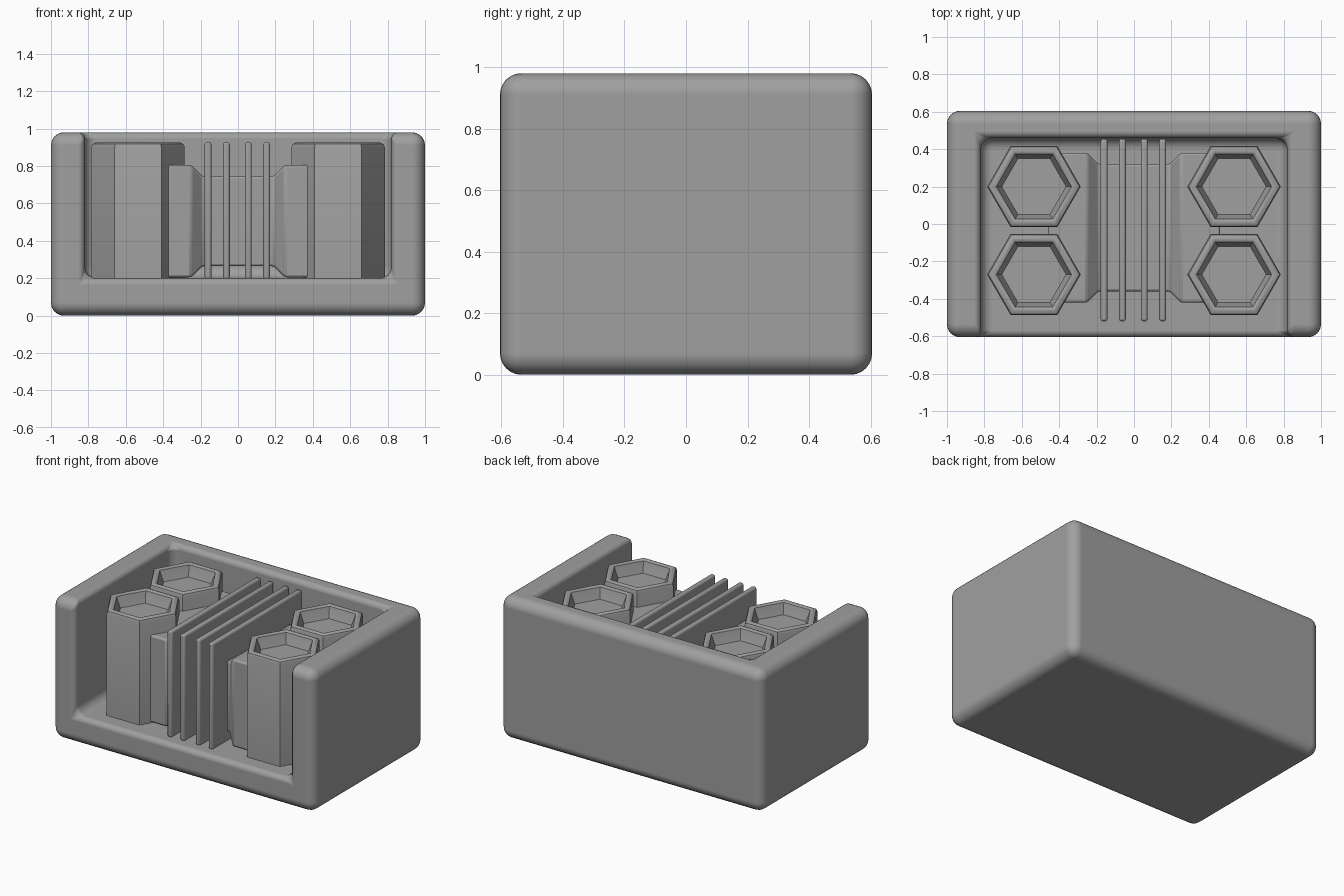
import bpy, bmesh
from math import cos, sin, pi

if "Cube" in bpy.data.objects:
    bpy.data.objects.remove(bpy.data.objects["Cube"])

GREY = (0.35, 0.35, 0.35, 1)
mat = bpy.data.materials.new("plain grey")
mat.use_nodes = True
mat.diffuse_color = GREY
mat.node_tree.nodes["Principled BSDF"].inputs["Base Color"].default_value = GREY


def add_object(name, bm):
    bmesh.ops.recalc_face_normals(bm, faces=bm.faces)
    mesh = bpy.data.meshes.new(name)
    bm.to_mesh(mesh)
    bm.free()
    mesh.materials.append(mat)
    obj = bpy.data.objects.new(name, mesh)
    bpy.context.collection.objects.link(obj)
    return obj


def activate(obj):
    bpy.ops.object.select_all(action="DESELECT")
    obj.select_set(True)
    bpy.context.view_layer.objects.active = obj


def smooth(obj):
    activate(obj)
    bpy.ops.object.shade_smooth_by_angle(angle=pi / 5)


def box(name, lo, hi):
    bm = bmesh.new()
    bmesh.ops.create_cube(bm, size=1)
    for v in bm.verts:
        v.co = [a + (b - a) * (c + 0.5) for a, b, c in zip(lo, hi, v.co)]
    return add_object(name, bm)


def loft(name, rings):
    """Skin a row of equal rings and cap both ends."""
    bm = bmesh.new()
    rows = [[bm.verts.new(p) for p in ring] for ring in rings]
    n = len(rows[0])
    for a, b in zip(rows, rows[1:]):
        for i in range(n):
            j = (i + 1) % n
            bm.faces.new((a[i], a[j], b[j], b[i]))
    bm.faces.new(rows[0])
    bm.faces.new(rows[-1])
    return add_object(name, bm)


def bevel(obj, width, segments, **options):
    mod = obj.modifiers.new("round edges", "BEVEL")
    mod.width, mod.segments = width, segments
    for key, value in options.items():
        setattr(mod, key, value)
    smooth(obj)


# Casing: block with a pocket open to the top and front
casing = box("casing", (-1, -0.605, 0), (1, 0.605, 0.98))
cutter = box("pocket_cutter", (-0.82, -0.9, 0.2), (0.82, 0.46, 1.3))
cutter.hide_render = True
cut = casing.modifiers.new("pocket", "BOOLEAN")
cut.operation, cut.solver, cut.object = "DIFFERENCE", "EXACT", cutter
activate(casing)
bpy.ops.object.modifier_apply(modifier=cut.name)
bpy.data.objects.remove(cutter)

# Convex pocket rims get a tighter rounding than the other edges
bm = bmesh.new()
bm.from_mesh(casing.data)
weight = bm.edges.layers.float.new("bevel_weight_edge")
for e in bm.edges:
    mid = (e.verts[0].co + e.verts[1].co) / 2
    rim = abs(mid.x) < 0.83 and mid.y < 0.47 and mid.z > 0.1 and not e.is_convex
    convex_rim = abs(mid.x) < 0.83 and mid.z > 0.1 and mid.y < 0.47 and e.is_convex
    e[weight] = 0.5 if convex_rim else 0.9 if rim else 1
bm.to_mesh(casing.data)
bm.free()
bevel(casing, 0.07, 6, limit_method="WEIGHT", harden_normals=True)

# Four hollow-topped hexagonal posts, as (radius, height) profile
PROFILE = [(0.25, 0.19), (0.25, 0.9), (0.243, 0.917), (0.225, 0.925),
           (0.215, 0.925), (0.201, 0.917), (0.196, 0.9), (0.172, 0.845)]
for side, sx in (("left", 1), ("right", -1)):
    for end, y in (("front", -0.27), ("back", 0.2)):
        rings = [[(sx * 0.535 + r * cos(k * pi / 3), y + r * sin(k * pi / 3), z)
                  for k in range(6)] for r, z in PROFILE]
        smooth(loft(f"{side}_{end}_post", rings))

# Spool-shaped core with a narrower waist
SECTIONS = [(-0.46, 0), (-0.25, 0), (-0.19, 0.06), (0.19, 0.06), (0.25, 0), (0.46, 0)]
core = loft("core", [[(x, -0.42 + d, 0.205 + d), (x, 0.38 - d, 0.205 + d),
                      (x, 0.38 - d, 0.805 - d), (x, -0.42 + d, 0.805 - d)]
                     for x, d in SECTIONS])
bevel(core, 0.012, 2, limit_method="ANGLE", angle_limit=pi / 6)

# Thin upright fins around the waist
for i, x in enumerate((-0.16, -0.062, 0.055, 0.153)):
    fin = box(f"fin_{i + 1}", (x - 0.018, -0.52, 0.195), (x + 0.018, 0.455, 0.927))
    bevel(fin, 0.013, 3)
